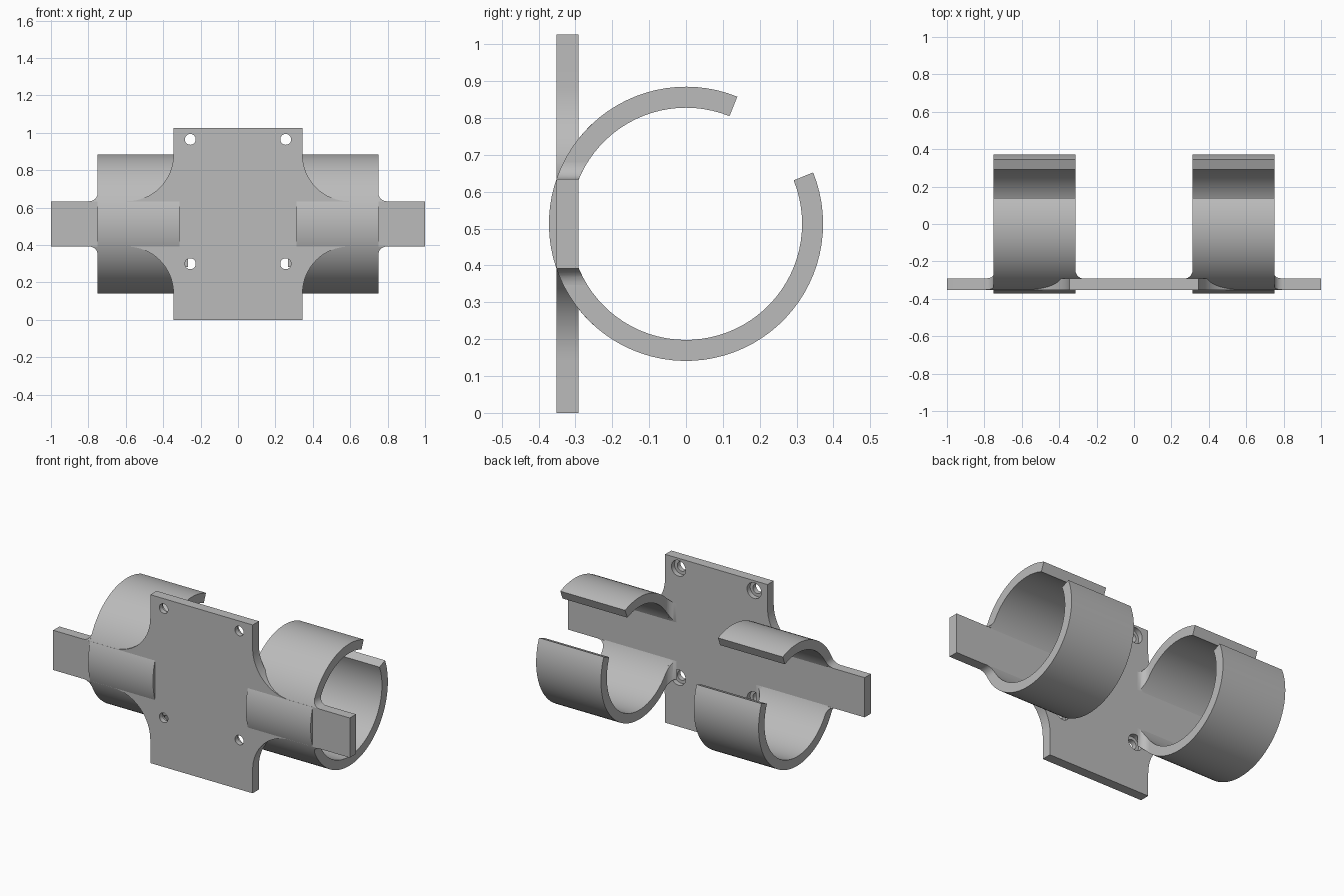
import bpy, bmesh
from math import radians, cos, sin, pi
from mathutils import Vector

if "Cube" in bpy.data.objects:
    bpy.data.objects.remove(bpy.data.objects["Cube"])

MID = 0.513                      # height of the clip axis
FRONT, BACK = -0.352, -0.292     # plate faces
ARM = 0.121                      # half height of the side arms
OUTER, INNER = 0.372, 0.315      # clip radii
CLIP_IN, CLIP_OUT = 0.313, 0.75  # clip ends along x

grey = bpy.data.materials.new("plain grey")
grey.use_nodes = True
grey.diffuse_color = (0.5, 0.5, 0.5, 1)
grey.node_tree.nodes["Principled BSDF"].inputs["Base Color"].default_value = (0.5, 0.5, 0.5, 1)


def arc(cx, cy, r, start, end, steps):
    angles = [radians(start + (end - start) * i / steps) for i in range(steps + 1)]
    return [(cx + r * cos(a), cy + r * sin(a)) for a in angles]


def prism(name, outline, axis, low, high):
    """Extrude a 2D outline along an axis (0 = x, 1 = y, 2 = z)."""
    bm = bmesh.new()
    ring = []
    for a, b in outline:
        p = [a, b]
        p.insert(axis, low)
        ring.append(bm.verts.new(p))
    face = bm.faces.new(ring)
    out = bmesh.ops.extrude_face_region(bm, geom=[face])
    move = Vector((0, 0, 0))
    move[axis] = high - low
    bmesh.ops.translate(bm, vec=move, verts=[v for v in out["geom"] if isinstance(v, bmesh.types.BMVert)])
    bmesh.ops.recalc_face_normals(bm, faces=bm.faces)
    mesh = bpy.data.meshes.new(name)
    bm.to_mesh(mesh)
    bm.free()
    obj = bpy.data.objects.new(name, mesh)
    bpy.context.collection.objects.link(obj)
    mesh.materials.append(grey)
    return obj


def select(obj):
    bpy.ops.object.select_all(action="DESELECT")
    obj.select_set(True)
    bpy.context.view_layer.objects.active = obj


def boolean(obj, tool, operation):
    select(obj)
    mod = obj.modifiers.new("cut", "BOOLEAN")
    mod.object, mod.operation, mod.solver = tool, operation, "EXACT"
    bpy.ops.object.modifier_apply(modifier=mod.name)
    bpy.data.objects.remove(tool)


def smooth(obj):
    select(obj)
    bpy.ops.object.shade_smooth_by_angle(angle=radians(30))


def clip_outline(start, end):
    return arc(0, MID, OUTER, start, end, 72) + arc(0, MID, INNER, end, start, 72)


# Mounting plate with arms and wide coved corners
cove = 0.25
quarter = [(0.345, MID)] + arc(0.345 + cove, ARM + cove, cove, 180, 270, 16) + [(1, ARM)]
quarter[0] = (0.345, MID)
right_half = [(x, MID + z) for x, z in quarter] + [(x, MID - z) for x, z in reversed(quarter)]
outline = right_half + [(-x, z) for x, z in reversed(right_half)]
plate = prism("mounting_plate", outline, 1, FRONT, BACK)

# Screw holes, counterbored at the back
for x in (-0.255, 0.255):
    for z in (0.30, 0.965):
        for radius, depth in ((0.029, FRONT - 0.1), (0.048, BACK - 0.03)):
            hole = prism("hole", arc(x, z, radius, 0, 348.75, 31), 1, depth, BACK + 0.1)
            boolean(plate, hole, "DIFFERENCE")
smooth(plate)

for side, s in (("left", 1), ("right", -1)):
    # Open tube clip
    clip = prism(side + "_clip", clip_outline(68, 382), 0, s * CLIP_IN, s * CLIP_OUT)
    smooth(clip)

    # Small fillet between the inner end of the clip and the plate back
    r = 0.045
    pts = [(CLIP_IN, BACK)] + arc(CLIP_IN - r, BACK + r, r, 270, 360, 8)
    fillet = prism(side + "_inner_fillet", [(s * x, y) for x, y in pts], 2, 0, 1)
    boolean(fillet, prism("wall", clip_outline(100, 260), 0, s * 0.2, s * 0.9), "INTERSECT")
    smooth(fillet)

    # Small fillets between the outer end of the clip and the arm
    for level, k in (("upper", 1), ("lower", -1)):
        pts = [(CLIP_OUT, ARM)] + arc(CLIP_OUT + r, ARM + r, r, 180, 270, 8)
        pts = [(s * x, MID + k * z) for x, z in pts]
        fillet = prism(side + "_" + level + "_arm_fillet", pts, 1, -0.5, -0.1)
        boolean(fillet, prism("wall", clip_outline(100, 260), 0, s * 0.6, s * 0.9), "INTERSECT")
        smooth(fillet)
